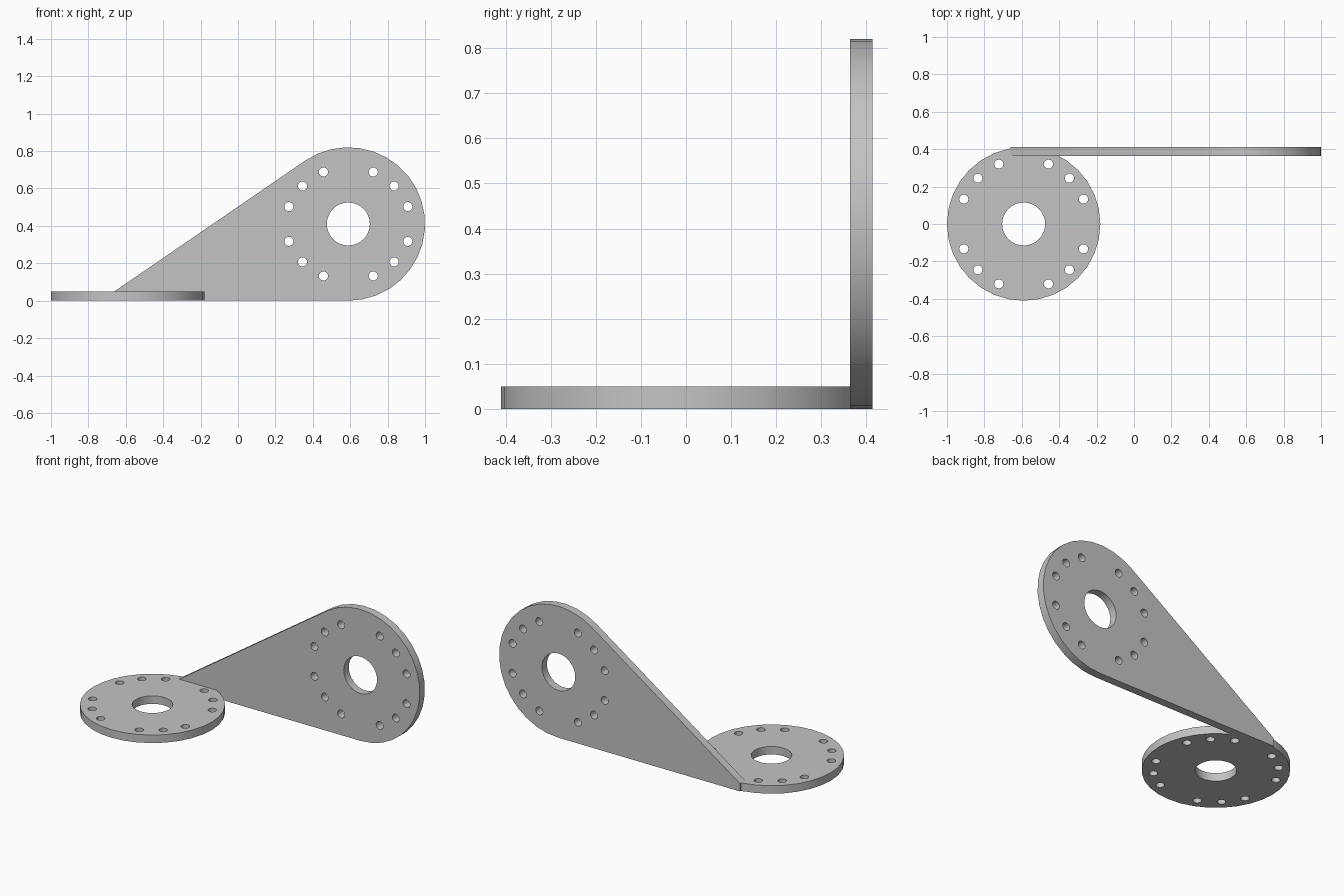
import bpy, bmesh
from math import sin, cos, radians, atan2, asin, degrees, hypot
from mathutils import Vector, Matrix

cube = bpy.data.objects.get("Cube")
if cube:
    bpy.data.objects.remove(cube, do_unlink=True)

RADIUS, THICK = 0.41, 0.05
BORE, BOLT = 0.115, 0.0245

grey = bpy.data.materials.new("plain_grey")
grey.use_nodes = True
grey.diffuse_color = (0.55, 0.55, 0.55, 1)
grey.node_tree.nodes["Principled BSDF"].inputs["Base Color"].default_value = (0.55, 0.55, 0.55, 1)


def arc(cx, cy, r, start, end, steps):
    """Points along an arc, both ends included."""
    angles = [radians(start + (end - start) * i / steps) for i in range(steps + 1)]
    return [(cx + r * cos(a), cy + r * sin(a)) for a in angles]


def circle(cx, cy, r, sides):
    return arc(cx, cy, r, 0, 360, sides)[:-1]


def flange_holes(cx, cy, offsets):
    """Central bore and bolt holes mirrored into all four quadrants."""
    holes = [circle(cx, cy, BORE, 32)]
    for dx, dy in offsets:
        for sx in (-1, 1):
            for sy in (-1, 1):
                holes.append(circle(cx + sx * dx, cy + sy * dy, BOLT, 16))
    return holes


def plate(name, outline, holes, matrix):
    """Fill an outline with holes, thicken it and place it."""
    bm = bmesh.new()
    for loop in [outline] + holes:
        verts = [bm.verts.new((x, y, 0)) for x, y in loop]
        for i, v in enumerate(verts):
            bm.edges.new((v, verts[i - 1]))
    bmesh.ops.triangle_fill(bm, use_beauty=True, use_dissolve=False, edges=bm.edges[:])
    result = bmesh.ops.extrude_face_region(bm, geom=bm.faces[:], use_keep_orig=True)
    top = [g for g in result["geom"] if isinstance(g, bmesh.types.BMVert)]
    bmesh.ops.translate(bm, verts=top, vec=Vector((0, 0, THICK)))
    bmesh.ops.transform(bm, matrix=matrix, verts=bm.verts[:])
    bmesh.ops.recalc_face_normals(bm, faces=bm.faces[:])
    mesh = bpy.data.meshes.new(name)
    bm.to_mesh(mesh)
    bm.free()
    mesh.materials.append(grey)
    obj = bpy.data.objects.new(name, mesh)
    bpy.context.collection.objects.link(obj)
    bpy.ops.object.select_all(action="DESELECT")
    obj.select_set(True)
    bpy.context.view_layer.objects.active = obj
    bpy.ops.object.shade_smooth_by_angle(angle=radians(30))
    return obj


# Horizontal round flange
plate("base_flange", circle(-0.59, 0, RADIUS, 32),
      flange_holes(-0.59, 0, [(0.133, 0.32), (0.245, 0.245), (0.32, 0.133)]),
      Matrix.Identity(4))

# Upright arm: round end with a tangent edge running down to the base flange
cx, cz, tip_x = 0.59, 0.41, -0.66
dx, dz = cx - tip_x, cz - THICK
slope = degrees(atan2(dz, dx) + asin(RADIUS / hypot(dx, dz)))
outline = [(tip_x, 0)] + arc(cx, cz, RADIUS, -90, 90 + slope, 20) + [(tip_x, THICK)]
stand = Matrix.Translation((0, 0.413, 0)) @ Matrix.Rotation(radians(90), 4, "X")
plate("upright_arm", outline,
      flange_holes(cx, cz, [(0.133, 0.278), (0.245, 0.203), (0.318, 0.093)]),
      stand)
